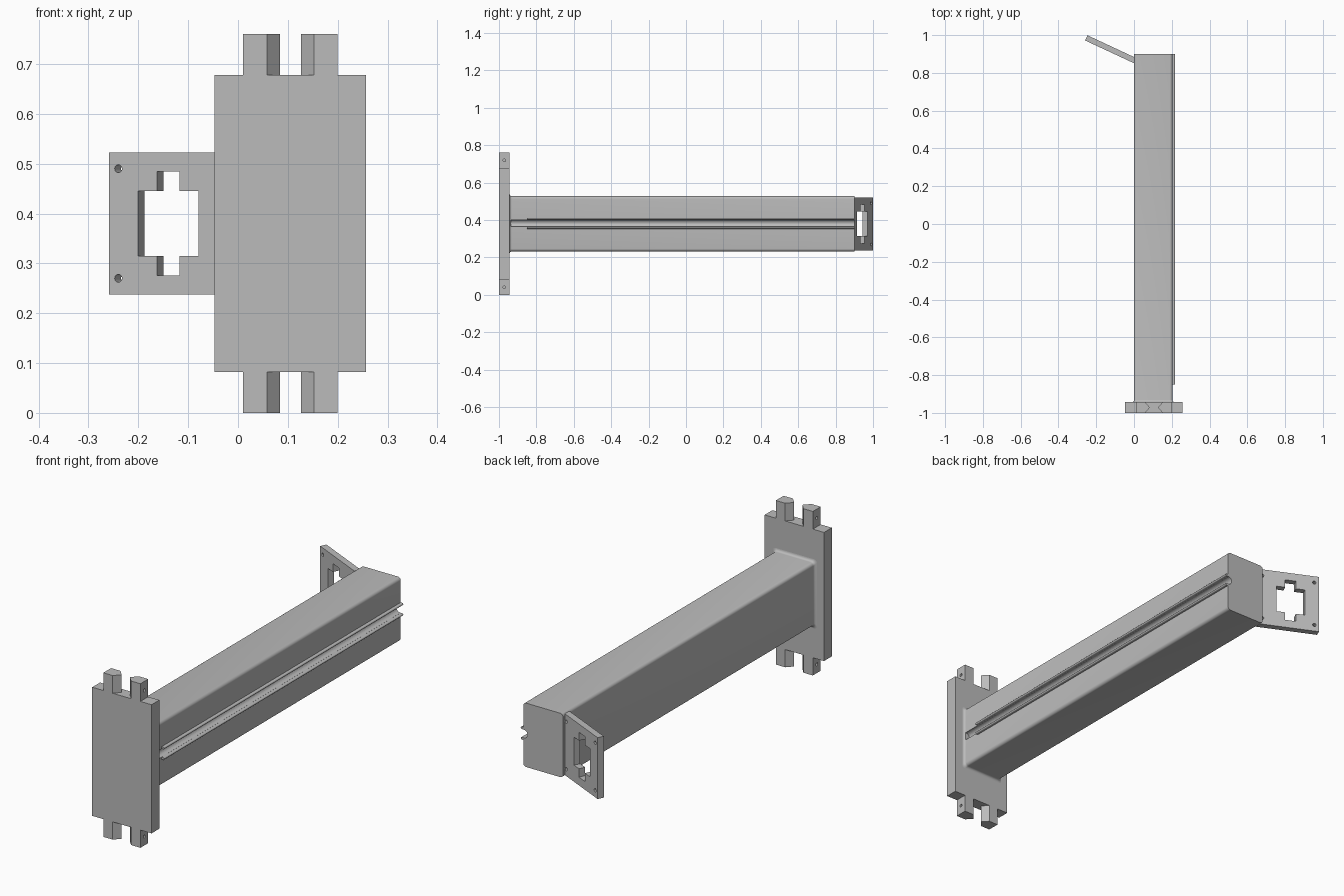
import bpy, math
from mathutils import Matrix, Vector

if "Cube" in bpy.data.objects:
    bpy.data.objects.remove(bpy.data.objects["Cube"])

grey = bpy.data.materials.new("plain grey")
grey.diffuse_color = (0.5, 0.5, 0.5, 1)
grey.use_nodes = True
grey.node_tree.nodes["Principled BSDF"].inputs["Base Color"].default_value = grey.diffuse_color


def make(name, verts, faces):
    me = bpy.data.meshes.new(name)
    me.from_pydata(verts, [], faces)
    me.materials.append(grey)
    ob = bpy.data.objects.new(name, me)
    bpy.context.collection.objects.link(ob)
    return ob


def loft(name, rings):
    """Closed solid through rings with equal point counts."""
    n = len(rings[0])
    faces = [tuple(range(n))[::-1], tuple(range(n * (len(rings) - 1), n * len(rings)))]
    for r in range(len(rings) - 1):
        for i in range(n):
            j = (i + 1) % n
            faces.append((r * n + i, r * n + j, (r + 1) * n + j, (r + 1) * n + i))
    ob = make(name, [p for ring in rings for p in ring], faces)
    import bmesh
    bm = bmesh.new()
    bm.from_mesh(ob.data)
    bmesh.ops.recalc_face_normals(bm, faces=bm.faces)
    bm.to_mesh(ob.data)
    bm.free()
    return ob


def box(name, x0, x1, y0, y1, z0, z1):
    ring = [(x0, y0), (x1, y0), (x1, y1), (x0, y1)]
    return loft(name, [[(x, y, z) for x, y in ring] for z in (z0, z1)])


def rod(name, axis, centre, r, a, b, n=24):
    """Cylinder along axis 0 (x) or 1 (y); centre is (other, z)."""
    rings = []
    for t in (a, b):
        ring = []
        for i in range(n):
            w = 2 * math.pi * i / n
            p, z = centre[0] + r * math.cos(w), centre[1] + r * math.sin(w)
            ring.append((t, p, z) if axis == 0 else (p, t, z))
        rings.append(ring)
    return loft(name, rings)


def cut(ob, cutters):
    for c in cutters:
        m = ob.modifiers.new("cut", 'BOOLEAN')
        m.operation, m.solver, m.object = 'DIFFERENCE', 'EXACT', c
        c.hide_render = True
        c.hide_viewport = True


def smooth(ob):
    bpy.ops.object.select_all(action='DESELECT')
    ob.select_set(True)
    bpy.context.view_layer.objects.active = ob
    bpy.ops.object.shade_smooth_by_angle(angle=math.radians(35))


MID, XC = 0.38, 0.105

# Mounting plate
box("mounting_plate", -0.047, 0.257, -1.0, -0.943, 0.082, 0.678)

# Pointed tabs above and below the plate, mirrored about its middle
for side, s in (("left", 1), ("right", -1)):
    prof = [(-0.095, -1), (-0.047, -1), (-0.021, -0.9715), (-0.047, -0.943), (-0.095, -0.943)]
    for end, z0, z1, hz in (("lower", 0, 0.082, 0.041), ("upper", 0.678, 0.76, 0.719)):
        tab = loft(f"{end}_{side}_tab", [[(XC + s * x, y, z) for x, y in prof] for z in (z0, z1)])
        xo = XC - s * 0.095
        cut(tab, [rod("tab_hole_cutter", 0, (-0.9715, hz), 0.007, xo - 0.02, xo + 0.02, 16)])


# Beam with rounded long edges, flaring into the plate
def rounded(y, grow, r=0.015):
    hx, hz = 0.102 + grow, 0.148 + grow
    pts = []
    for k, (sx, sz) in enumerate(((1, 1), (-1, 1), (-1, -1), (1, -1))):
        for i in range(7):
            w = math.pi / 2 * (k + i / 6)
            pts.append((0.102 + sx * (hx - r) + r * math.cos(w), y,
                        MID + sz * (hz - r) + r * math.sin(w)))
    return pts


F = 0.012
rings = []
for i in range(6):
    w = math.pi / 2 * i / 5
    rings.append(rounded(-0.943 + F * (1 - math.cos(w)), F * (1 - math.sin(w))))
rings.append(rounded(0.9, 0))
beam = loft("beam", rings)
GZ = 0.383
smooth(beam)
cut(beam, [rod("groove_cutter", 1, (0.201, GZ), 0.019, -0.935, 1.0)])

# Rounded lips along the groove
for name, s in (("upper_groove_lip", 1), ("lower_groove_lip", -1)):
    prof = [(0.203, 0.019), (0.211, 0.019)]
    prof += [(0.212 + 0.005 * math.cos(w), 0.0242 + 0.0052 * math.sin(w))
             for w in (math.pi * (i / 8 - 0.5) for i in range(9))]
    prof += [(0.203, 0.0294)]
    smooth(loft(name, [[(x, y, GZ + s * z) for x, z in prof] for y in (-0.85, 0.9)]))

# Angled flange with cross opening and four bolt holes
place = Matrix.Translation(Vector((0, 0.851, 0))) @ Matrix.Rotation(math.radians(-25), 4, 'Z')
flange = box("angled_flange", -0.286, 0, 0, 0.03, 0.238, 0.522)
cross = [(-0.221, 0.315), (-0.179, 0.315), (-0.179, 0.276), (-0.129, 0.276),
         (-0.129, 0.315), (-0.088, 0.315), (-0.088, 0.445), (-0.129, 0.445),
         (-0.129, 0.484), (-0.179, 0.484), (-0.179, 0.445), (-0.221, 0.445)]
cutters = [loft("cross_cutter", [[(x, y, z) for x, z in cross] for y in (-0.05, 0.08)])]
for x in (-0.265, -0.022):
    for z in (0.27, 0.49):
        cutters.append(rod("bolt_hole_cutter", 1, (x, z), 0.008, -0.02, 0.05))
for ob in [flange] + cutters:
    ob.data.transform(place)
cut(flange, cutters)
